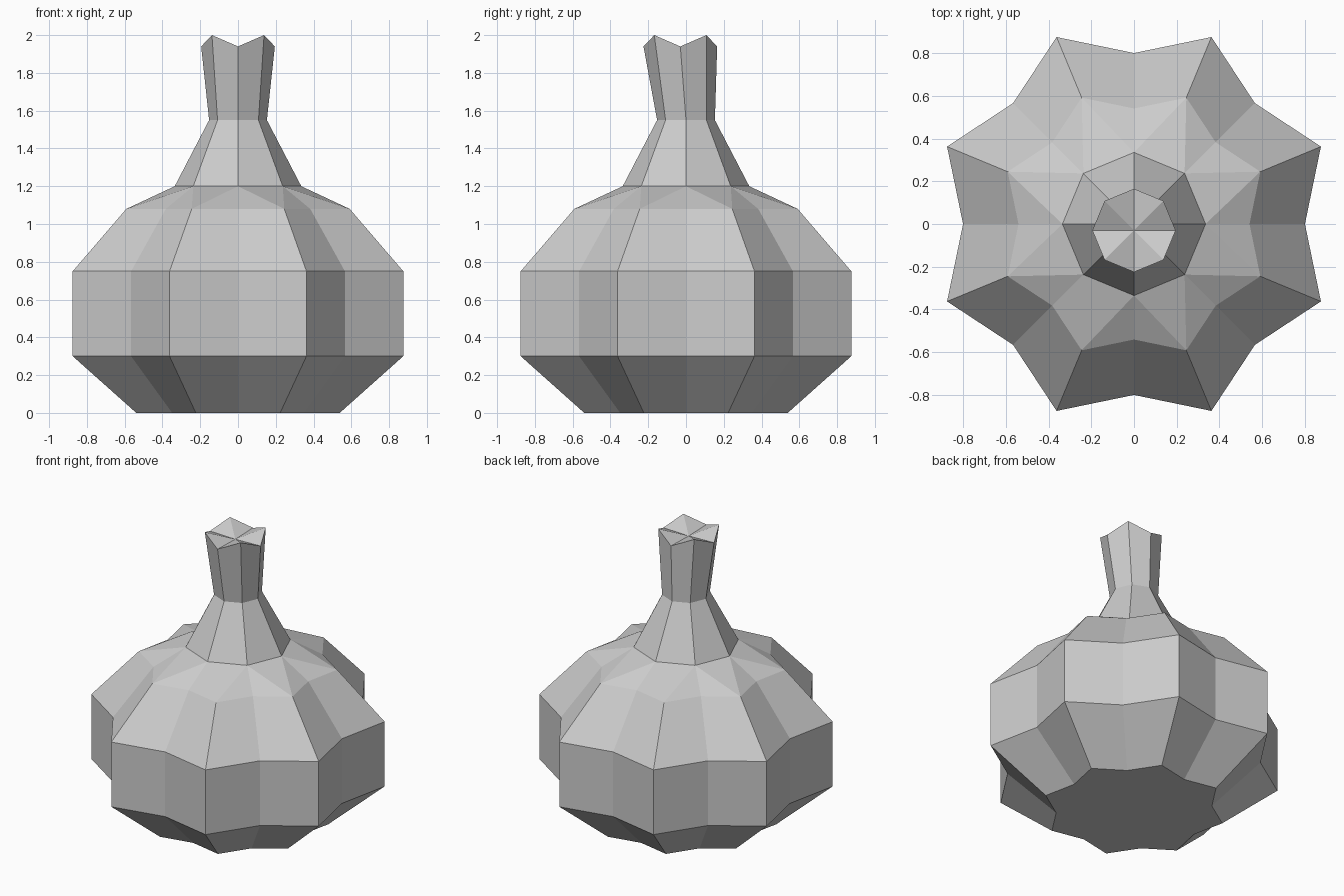
import bpy
import bmesh
from math import cos, sin, pi

cube = bpy.data.objects.get("Cube")
if cube:
    bpy.data.objects.remove(cube, do_unlink=True)

POINTS = 8          # lobes around the bulb, and sides of the neck
VALLEY = 0.845      # radius of the grooves relative to the lobes

grey = bpy.data.materials.new("plain_grey")
grey.use_nodes = True
colour = (0.6, 0.6, 0.6, 1)
grey.diffuse_color = colour
grey.node_tree.nodes["Principled BSDF"].inputs["Base Color"].default_value = colour


def ring(bm, count, radius, height, y=0.0):
    """Ring of vertices; radius and height are functions of the index."""
    return [bm.verts.new((radius(i) * cos(2 * pi * i / count),
                          radius(i) * sin(2 * pi * i / count) + y,
                          height(i))) for i in range(count)]


def star(bm, r, z):
    return ring(bm, 2 * POINTS, lambda i: r if i % 2 else r * VALLEY, lambda i: z)


def octagon(bm, r, z):
    return ring(bm, POINTS, lambda i: r, lambda i: z)


def bridge(bm, low, high):
    n = len(low)
    for i in range(n):
        k = (i + 1) % n
        bm.faces.new((low[i], low[k], high[k], high[i]))


def finish(bm, name):
    mesh = bpy.data.meshes.new(name)
    bm.to_mesh(mesh)
    bm.free()
    mesh.materials.append(grey)
    obj = bpy.data.objects.new(name, mesh)
    bpy.context.collection.objects.link(obj)
    return obj


# Lobed bulb: star-shaped rings from the base to the shoulder
bm = bmesh.new()
rings = [star(bm, r, z) for r, z in
         ((0.583, 0), (0.947, 0.3), (0.947, 0.75), (0.64, 1.08))]
bm.faces.new(rings[0][::-1])
for low, high in zip(rings, rings[1:]):
    bridge(bm, low, high)

# Shoulder: the star narrows into the octagonal collar
shoulder, collar = rings[-1], octagon(bm, 0.335, 1.2)
for j in range(POINTS):
    k = (j + 1) % POINTS
    groove, lobe, next_groove = shoulder[2 * j], shoulder[2 * j + 1], shoulder[2 * k]
    bm.faces.new((groove, lobe, collar[j]))
    bm.faces.new((lobe, next_groove, collar[k]))
    bm.faces.new((lobe, collar[k], collar[j]))
finish(bm, "bulb")

# Neck: tapering octagon that flares to a zigzag tip leaning to the front
bm = bmesh.new()
foot = octagon(bm, 0.335, 1.2)
waist = octagon(bm, 0.153, 1.55)
tip = ring(bm, POINTS, lambda i: 0.195, lambda i: 2.0 if i % 2 else 1.94, y=-0.03)
bridge(bm, foot, waist)
bridge(bm, waist, tip)
hollow = bm.verts.new((0, -0.03, 1.935))
for i in range(POINTS):
    bm.faces.new((tip[i], tip[(i + 1) % POINTS], hollow))
finish(bm, "neck")
